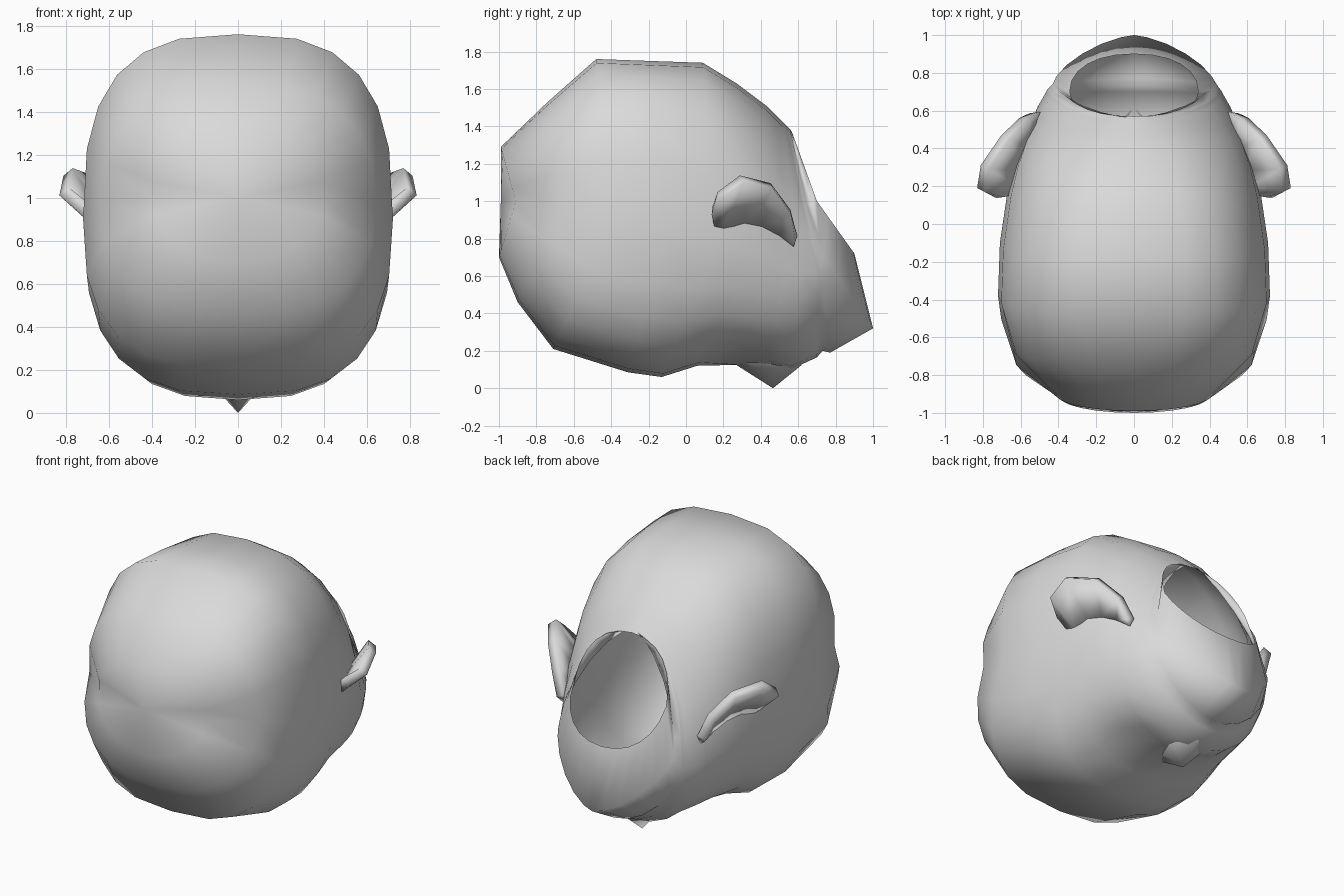
import bpy, bmesh
from math import sin, cos, pi, exp

cube = bpy.data.objects.get("Cube")
if cube:
    bpy.data.objects.remove(cube)

skin = bpy.data.materials.new("plain grey")
skin.use_nodes = True
GREY = (0.7, 0.7, 0.7, 1)
skin.diffuse_color = GREY
skin.node_tree.nodes["Principled BSDF"].inputs["Base Color"].default_value = GREY


def finish(name, bm):
    """Turn a bmesh into a smooth shaded object."""
    bmesh.ops.recalc_face_normals(bm, faces=bm.faces[:])
    for face in bm.faces:
        face.smooth = True
    mesh = bpy.data.meshes.new(name)
    bm.to_mesh(mesh)
    bm.free()
    mesh.materials.append(skin)
    obj = bpy.data.objects.new(name, mesh)
    bpy.context.scene.collection.objects.link(obj)
    return obj


def power(value, exponent):
    return abs(value) ** exponent * (1 if value >= 0 else -1)


# Head rings: top (y, z), side (x, y, z), bottom (y, z), squareness
RINGS = [
    ((-.99, 1.29), (.40, -.91, 1), (-1, .7), 2),
    ((-.74, 1.53), (.64, -.67, .97), (-.9, .46), 2.5),
    ((-.48, 1.76), (.72, -.38, .9), (-.71, .21), 2.8),
    ((-.2, 1.75), (.71, -.1, .85), (-.31, .085), 2.8),
    ((.09, 1.74), (.67, .17, .8), (-.13, .06), 2.7),
    ((.27, 1.63), (.63, .33, .75), (.06, .12), 2.5),
    ((.43, 1.51), (.58, .46, .68), (.29, .12), 2.3),
    ((.48, 1.46), (.54, .55, .63), (.42, .1), 2.1),
    ((.52, 1.42), (.51, .62, .62), (.56, .1), 2),
    ((.54, 1.4), (.47, .69, .62), (.7, .165), 1.9),
    ((.55, 1.39), (.46, .71, .63), (.73, .2), 1.8),
    ((.555, 1.385), (.45, .72, .65), (.77, .19), 1.8),
    ((.56, 1.38), (.43, .74, .7), (1, .32), 1.5),
    ((.57, 1.36), (.34, .7, 1), (.9, .72), 2.2),
]
SEGMENTS = 24

bm = bmesh.new()
loops = []
for top, side, bottom, square in RINGS:
    loop = []
    for i in range(SEGMENTS):
        angle = 2 * pi * i / SEGMENTS
        s, c = power(sin(angle), 2 / square), power(cos(angle), 2 / square)
        end = top if c > 0 else bottom
        y = side[1] + abs(c) * (end[0] - side[1])
        z = side[2] + abs(c) * (end[1] - side[2])
        loop.append(bm.verts.new((side[0] * s, y, z)))
    loops.append(loop)

# Close the crown and leave the neck open
crown = bm.verts.new((0, -.99, 1))
for i in range(SEGMENTS):
    j = (i + 1) % SEGMENTS
    bm.faces.new((crown, loops[0][i], loops[0][j]))
    for a, b in zip(loops, loops[1:]):
        bm.faces.new((a[i], b[i], b[j], a[j]))

# Press in the eye sockets
for v in bm.verts:
    if v.co.z < .45:
        dx, dy = abs(v.co.x) - .22, v.co.y - .34
        v.co.z += .07 * exp(-dx * dx / .02 - dy * dy / .015)
finish("head", bm)

# Nose: a narrow wedge from the brow to the upper lip
bm = bmesh.new()
bridge, tip, lip = [bm.verts.new(p) for p in ((0, .26, .13), (0, .465, 0), (0, .62, .125))]
for sign in (-1, 1):
    brow = bm.verts.new((sign * .06, .3, .17))
    wing = bm.verts.new((sign * .11, .5, .12))
    for corners in ((bridge, brow, tip), (brow, wing, tip), (wing, lip, tip)):
        bm.faces.new(corners)
finish("nose", bm)

# Ears: a flap from the side of the head out to a curved rim
ROOT = [(.62, .16, .86), (.63, .2, .87), (.61, .3, .9), (.57, .4, .88), (.53, .5, .83), (.49, .58, .77)]
RIM = [(.71, .14, .95), (.81, .18, 1.03), (.79, .3, 1.12), (.68, .46, 1.08), (.58, .56, .94), (.53, .59, .8)]
bm = bmesh.new()
root = [bm.verts.new(p) for p in ROOT]
rim = [bm.verts.new(p) for p in RIM]
for i in range(len(root) - 1):
    bm.faces.new((root[i], rim[i], rim[i + 1], root[i + 1]))
ears = finish("ears", bm)
thick = ears.modifiers.new("thickness", "SOLIDIFY")
thick.thickness = .06
thick.offset = 0
ears.modifiers.new("other_side", "MIRROR")
